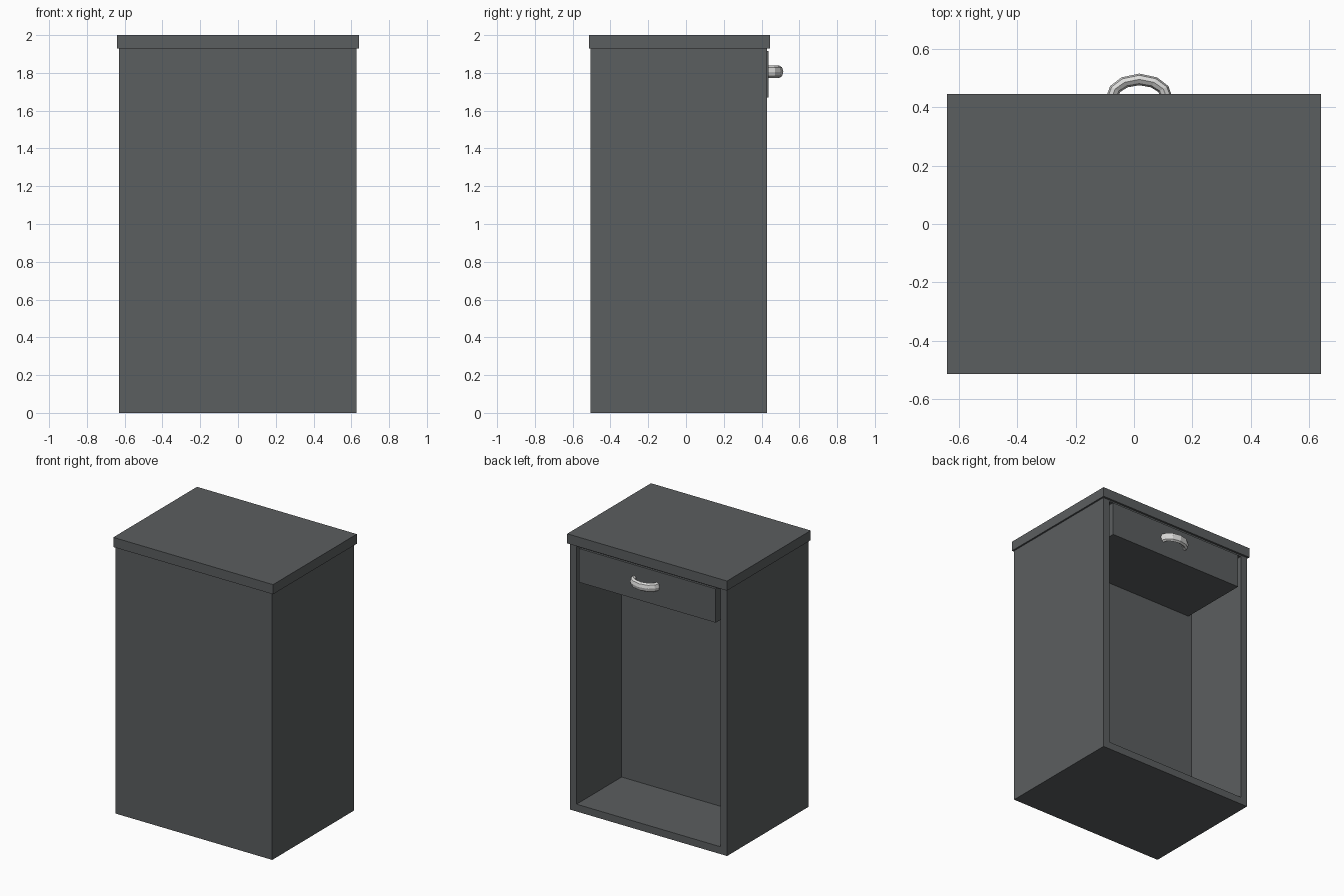
import bpy
import bmesh
from math import sin, cos, pi, radians
from mathutils import Vector

default = bpy.data.objects.get("Cube")
if default:
    bpy.data.objects.remove(default, do_unlink=True)


def material(name, rgb, roughness):
    mat = bpy.data.materials.new(name)
    mat.use_nodes = True
    color = (*rgb, 1)
    mat.diffuse_color = color
    bsdf = mat.node_tree.nodes["Principled BSDF"]
    bsdf.inputs["Base Color"].default_value = color
    bsdf.inputs["Roughness"].default_value = roughness
    return mat


def box(bm, low, high):
    verts = bmesh.ops.create_cube(bm, size=1)["verts"]
    low, high = Vector(low), Vector(high)
    for v in verts:
        v.co = (low + high) / 2 + v.co * (high - low)


def finish(bm, name, mat):
    bmesh.ops.recalc_face_normals(bm, faces=bm.faces)
    mesh = bpy.data.meshes.new(name)
    bm.to_mesh(mesh)
    bm.free()
    mesh.materials.append(mat)
    obj = bpy.data.objects.new(name, mesh)
    bpy.context.collection.objects.link(obj)
    return obj


charcoal = material("charcoal_paint", (0.105, 0.112, 0.116), 0.6)
silver = material("light_metal", (0.72, 0.72, 0.71), 0.4)

# Cabinet carcass: a block with an open compartment pushed in from the +y side
bm = bmesh.new()
box(bm, (-0.63, -0.505, 0), (0.628, 0.43, 1.93))
opening = max(bm.faces, key=lambda f: f.calc_center_median().y)
bmesh.ops.inset_region(bm, faces=[opening], thickness=0.075)
for v in opening.verts:
    if v.co.z > 1:
        v.co.z = 1.92
cavity = bmesh.ops.extrude_discrete_faces(bm, faces=[opening])["faces"][0]
for v in cavity.verts:
    v.co.y = -0.085
finish(bm, "cabinet_body", charcoal)

# Overhanging top slab
bm = bmesh.new()
box(bm, (-0.64, -0.513, 1.93), (0.64, 0.445, 2))
finish(bm, "top_slab", charcoal)

# Drawer filling the upper compartment, slightly proud of the frame
bm = bmesh.new()
box(bm, (-0.545, -0.08, 1.67), (0.55, 0.438, 1.915))
finish(bm, "drawer", charcoal)

# Bowed pull handle: an oval section swept along a faceted arch
bm = bmesh.new()
sides = 8
rings = []
for angle in (0, 30, 58, 90, 122, 150, 180):
    a = radians(angle)
    ring = []
    for i in range(sides):
        t = 2 * pi * i / sides
        shift = 0.02 * cos(t)
        ring.append(bm.verts.new((0.018 + (0.095 + shift) * cos(a),
                                  0.43 + (0.065 + shift) * sin(a),
                                  1.806 + 0.032 * sin(t))))
    rings.append(ring)
for r, s in zip(rings, rings[1:]):
    for i in range(sides):
        j = (i + 1) % sides
        bm.faces.new((r[i], r[j], s[j], s[i]))
for end in (rings[0], rings[-1]):
    bm.faces.new(end)
finish(bm, "drawer_handle", silver)
